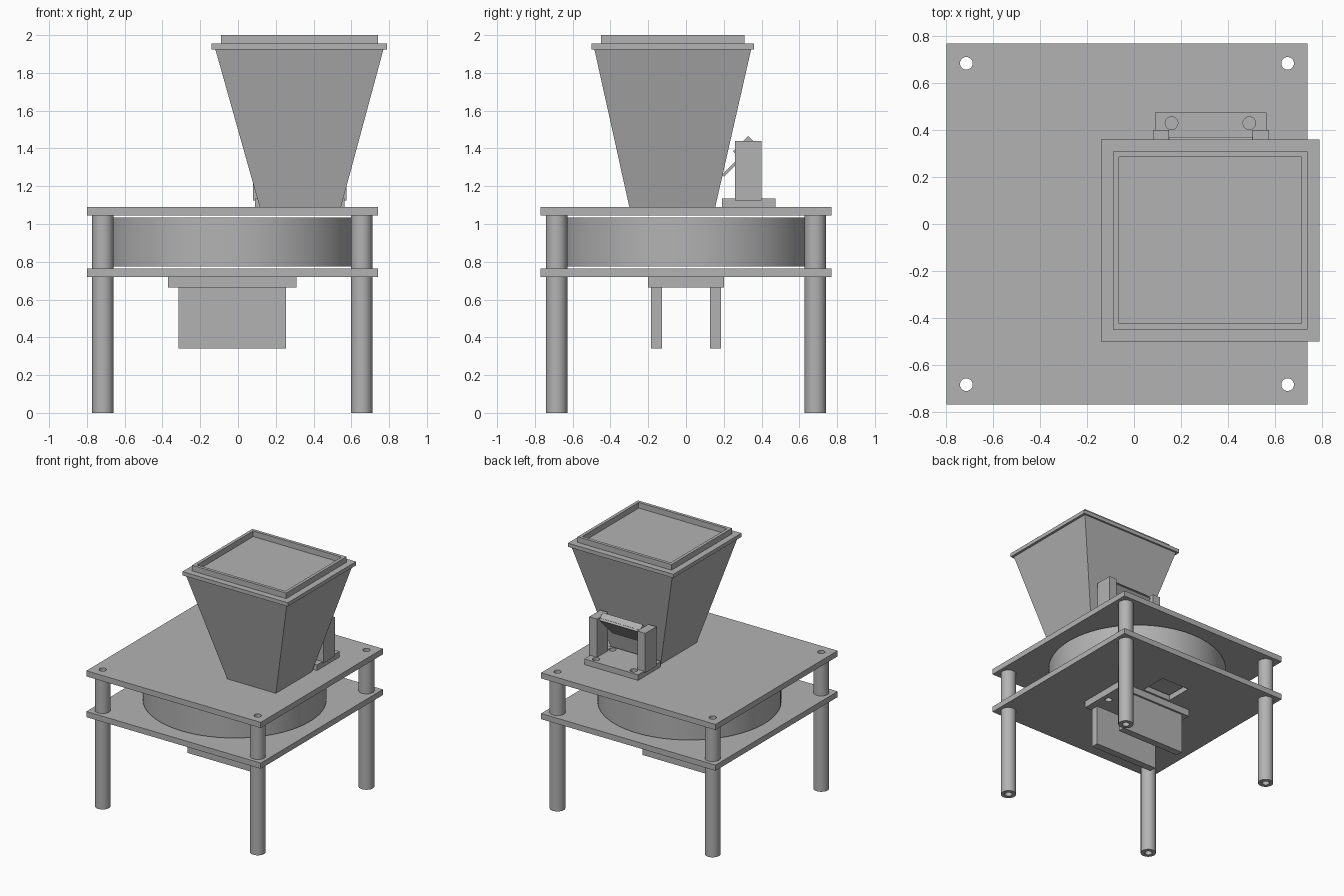
import bpy, bmesh, math
from mathutils import Vector

old = bpy.data.objects.get("Cube")
if old:
    bpy.data.objects.remove(old, do_unlink=True)

grey = bpy.data.materials.new("plain grey")
grey.use_nodes = True
colour = (0.45, 0.45, 0.45, 1)
grey.diffuse_color = colour
grey.node_tree.nodes["Principled BSDF"].inputs["Base Color"].default_value = colour


def rect(x0, x1, y0, y1):
    return [(x0, y0), (x1, y0), (x1, y1), (x0, y1)]


def circle(x, y, r, n=32):
    return [(x + r * math.cos(2 * math.pi * i / n), y + r * math.sin(2 * math.pi * i / n))
            for i in range(n)]


def slab(name, loops, z0, z1):
    """Extrude an outline, with any inner loops as holes, from z0 to z1."""
    curve = bpy.data.curves.new(name, "CURVE")
    curve.dimensions = "2D"
    curve.fill_mode = "BOTH"
    curve.extrude = (z1 - z0) / 2
    for loop in loops:
        spline = curve.splines.new("POLY")
        spline.points.add(len(loop) - 1)
        for point, (x, y) in zip(spline.points, loop):
            point.co = (x, y, 0, 1)
        spline.use_cyclic_u = True
    obj = bpy.data.objects.new(name, curve)
    bpy.context.collection.objects.link(obj)
    obj.location.z = (z0 + z1) / 2
    bpy.ops.object.select_all(action="DESELECT")
    obj.select_set(True)
    bpy.context.view_layer.objects.active = obj
    bpy.ops.object.convert(target="MESH")
    obj = bpy.context.object
    bm = bmesh.new()
    bm.from_mesh(obj.data)
    bmesh.ops.remove_doubles(bm, verts=bm.verts, dist=0.0001)
    bmesh.ops.recalc_face_normals(bm, faces=bm.faces)
    bm.to_mesh(obj.data)
    bm.free()
    obj.data.materials.clear()
    obj.data.materials.append(grey)
    bpy.ops.object.shade_smooth_by_angle(angle=math.radians(30))
    return obj


def tilted_box(name, size, location, angle):
    bpy.ops.mesh.primitive_cube_add(size=1, location=location, rotation=(angle, 0, 0))
    obj = bpy.context.object
    obj.name = name
    obj.scale = size
    obj.data.materials.append(grey)
    return obj


# Deck plates with bolt holes
MID = -0.03
corners = [(MID + sx * 0.685, sy * 0.685) for sx in (-1, 1) for sy in (-1, 1)]
bolt_holes = [circle(x, y, 0.027) for x, y in corners]
deck = rect(MID - 0.77, MID + 0.77, -0.77, 0.77)
outlet = rect(-0.165, 0.085, 0.215, 0.435)
slab("upper_deck", [deck] + bolt_holes, 1.045, 1.09)
slab("lower_deck", [deck, outlet] + bolt_holes, 0.72, 0.765)

# Hollow legs and the spacers between the decks
for (x, y), hole in zip(corners, bolt_holes):
    tube = [circle(x, y, 0.057), hole]
    slab("leg", tube, 0, 0.72)
    slab("spacer", tube, 0.765, 1.045)

# Rotating drum
slab("drum", [circle(MID, 0, 0.665, 96)], 0.775, 1.035)

# Tapered hopper
hopper = slab("hopper", [rect(0.115, 0.545, -0.30, 0.155)], 1.09, 1.925)
top = rect(-0.12, 0.77, -0.485, 0.345)
for v in hopper.data.vertices:
    if v.co.z > 0:
        x, y = min(top, key=lambda p: (Vector(p) - v.co.xy).length)
        v.co.x, v.co.y = x, y

# Lid with a flange and a raised rim
slab("lid_flange", [rect(-0.14, 0.79, -0.5, 0.36)], 1.925, 1.955)
slab("lid_rim", [rect(-0.09, 0.74, -0.45, 0.31), rect(-0.065, 0.715, -0.425, 0.285)], 1.955, 2.0)

# Sensor bracket behind the hopper
base_holes = [circle(x, y, 0.027) for x in (0.16, 0.492) for y in (0.225, 0.43)]
slab("sensor_base", [rect(0.09, 0.565, 0.19, 0.475)] + base_holes, 1.09, 1.135)
for x in (0.08, 0.505):
    slab("sensor_post", [rect(x, x + 0.07, 0.26, 0.40)], 1.125, 1.44)
tilt = math.radians(45)
tilted_box("sensor_block", (0.355, 0.113, 0.046), (0.3275, 0.306, 1.409), tilt)
tilted_box("sensor_panel", (0.355, 0.24, 0.016), (0.3275, 0.28, 1.34), tilt)

# Motor mount under the lower deck
mount_holes = [circle(MID + s * 0.28, 0, 0.027) for s in (-1, 1)]
slab("mount_flange", [rect(-0.37, 0.31, -0.2, 0.2)] + mount_holes, 0.665, 0.72)
for s in (-1, 1):
    y = s * 0.155
    slab("mount_cheek", [rect(-0.315, 0.255, y - 0.029, y + 0.029)], 0.34, 0.665)
